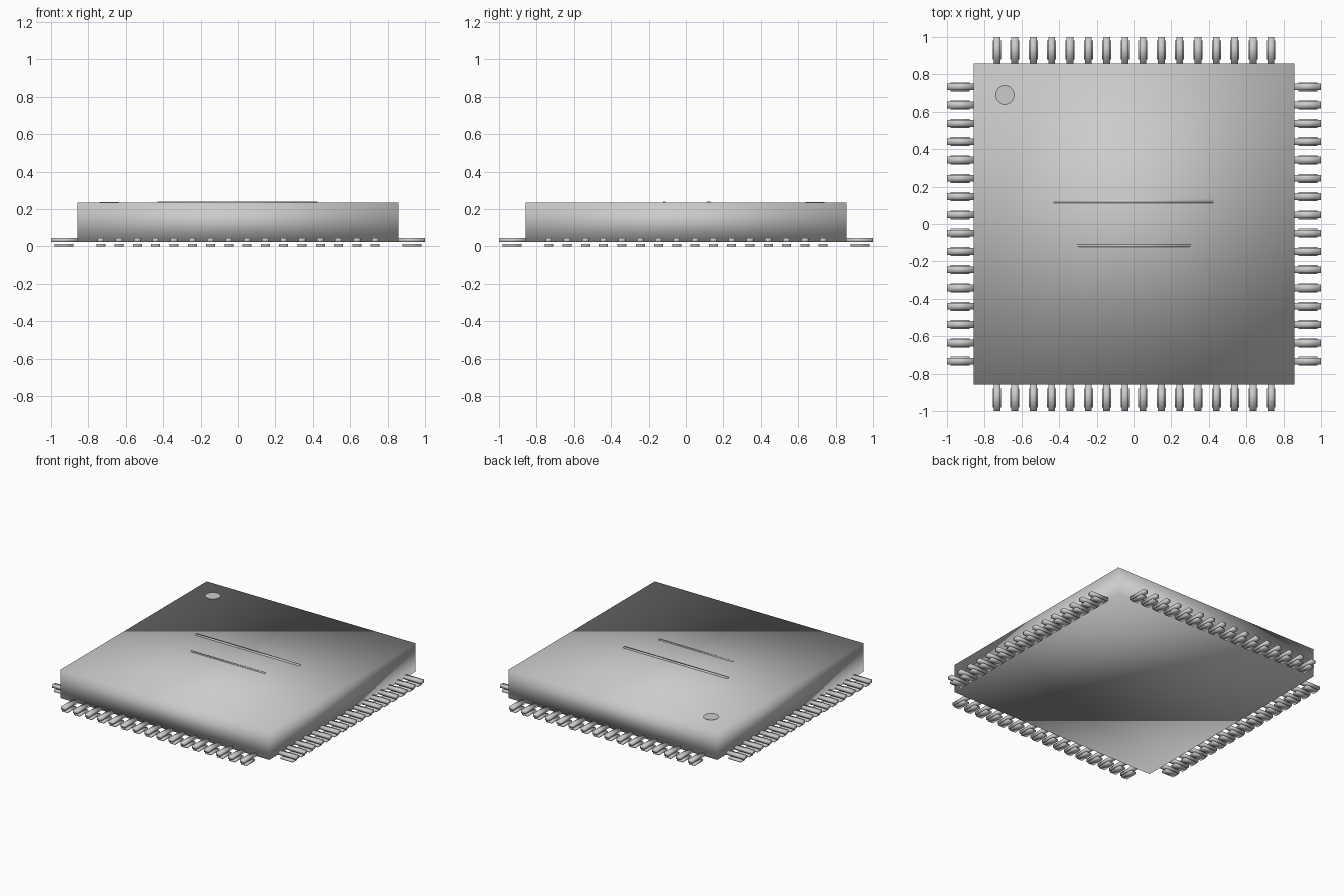
import bpy
from math import pi
from mathutils import Matrix

cube = bpy.data.objects.get("Cube")
if cube:
    bpy.data.objects.remove(cube, do_unlink=True)

HALF = 0.857           # half width of the package body
PITCH = 0.0978         # distance between neighbouring pins
PINS = 16

grey = bpy.data.materials.new("plain grey")
grey.use_nodes = True
colour = (0.6, 0.6, 0.6, 1)
grey.diffuse_color = colour
grey.node_tree.nodes["Principled BSDF"].inputs["Base Color"].default_value = colour


def finish(name):
    obj = bpy.context.object
    obj.name = name
    obj.data.materials.append(grey)
    return obj


def box(name, low, high):
    """Softly shaded box between two corners."""
    bpy.ops.mesh.primitive_cube_add(size=1)
    obj = finish(name)
    size = [b - a for a, b in zip(low, high)]
    centre = [(a + b) / 2 for a, b in zip(low, high)]
    obj.data.transform(Matrix.LocRotScale(centre, None, size))
    bpy.ops.object.shade_smooth()
    return obj


# Package body
box("package_body", (-HALF, -HALF, 0.025), (HALF, HALF, 0.235))

# Raised marking bars on the lid
box("long_marking_bar", (-0.43, 0.112, 0.23), (0.425, 0.132, 0.24))
box("short_marking_bar", (-0.305, -0.122, 0.23), (0.305, -0.11, 0.239))

# Round corner marker
bpy.ops.mesh.primitive_cylinder_add(vertices=32, radius=0.051, depth=0.006,
                                    location=(-0.69, 0.69, 0.234))
finish("corner_marker")
bpy.ops.object.shade_smooth_by_angle()

# Pins: a slim lead above a wider, shorter solder foot, on all four sides
for side, label in enumerate(("front", "left", "back", "right")):
    turn = Matrix.Rotation(side * pi / 2, 4, "Z")
    for i in range(PINS):
        x = (i - (PINS - 1) / 2) * PITCH
        lead = box(f"{label}_lead_{i + 1}",
                   (x - 0.018, -1, 0.023), (x + 0.018, -HALF, 0.045))
        foot = box(f"{label}_foot_{i + 1}",
                   (x - 0.024, -0.98, 0), (x + 0.024, -0.88, 0.012))
        for part in (lead, foot):
            part.data.transform(turn)
